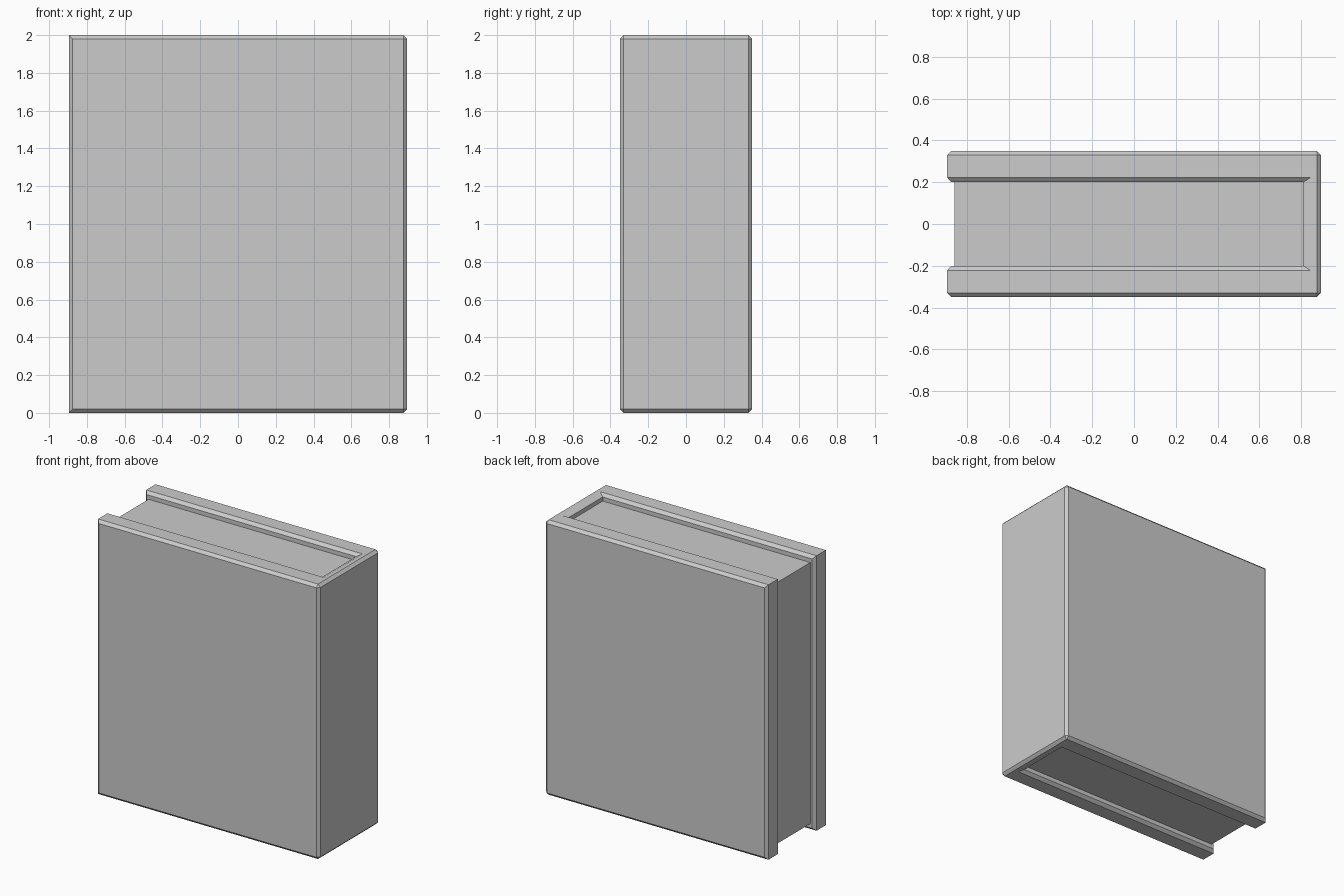
import bpy, bmesh

if "Cube" in bpy.data.objects:
    bpy.data.objects.remove(bpy.data.objects["Cube"])


def finish(bm, name):
    bmesh.ops.remove_doubles(bm, verts=bm.verts, dist=1e-4)
    bmesh.ops.recalc_face_normals(bm, faces=bm.faces)
    mesh = bpy.data.meshes.new(name)
    bm.to_mesh(mesh)
    bm.free()
    ob = bpy.data.objects.new(name, mesh)
    bpy.context.collection.objects.link(ob)
    return ob


def mirrored(half):
    return half + [(x, -y) for x, y in reversed(half)]


# U-shaped cover: full outline, and the outline after the edge chamfer
full = mirrored([(0.81, 0.20), (-0.875, 0.20), (-0.895, 0.223), (-0.895, 0.33),
                 (-0.875, 0.35), (0.875, 0.35), (0.895, 0.33)])
inset = mirrored([(0.846, 0.223), (-0.895, 0.223), (-0.895, 0.223), (-0.895, 0.33),
                  (-0.895, 0.33), (0.875, 0.33), (0.875, 0.33)])

bm = bmesh.new()
rings = [[bm.verts.new((x, y, z)) for x, y in outline]
         for z, outline in ((0, inset), (0.02, full), (1.98, full), (2, inset))]
n = len(full)
for a, b in zip(rings, rings[1:]):
    for i in range(n):
        j = (i + 1) % n
        bm.faces.new((a[i], a[j], b[j], b[i]))
# End caps: two boards and the spine
for r in (rings[0], rings[-1]):
    for quad in ((0, 1, 3, 5), (13, 12, 10, 8), (0, 5, 8, 13)):
        bm.faces.new([r[k] for k in quad])
bmesh.ops.dissolve_degenerate(bm, dist=1e-4, edges=bm.edges)
cover = finish(bm, "book_cover")

# Page block set back from the cover edges
bm = bmesh.new()
bmesh.ops.create_cube(bm, size=1)
for v in bm.verts:
    v.co.x = -0.86 if v.co.x < 0 else 0.815
    v.co.y *= 0.404
    v.co.z = 0.05 if v.co.z < 0 else 1.95
finish(bm, "page_block")

bpy.context.view_layer.objects.active = cover
cover.select_set(True)
bpy.ops.object.shade_smooth_by_angle()
